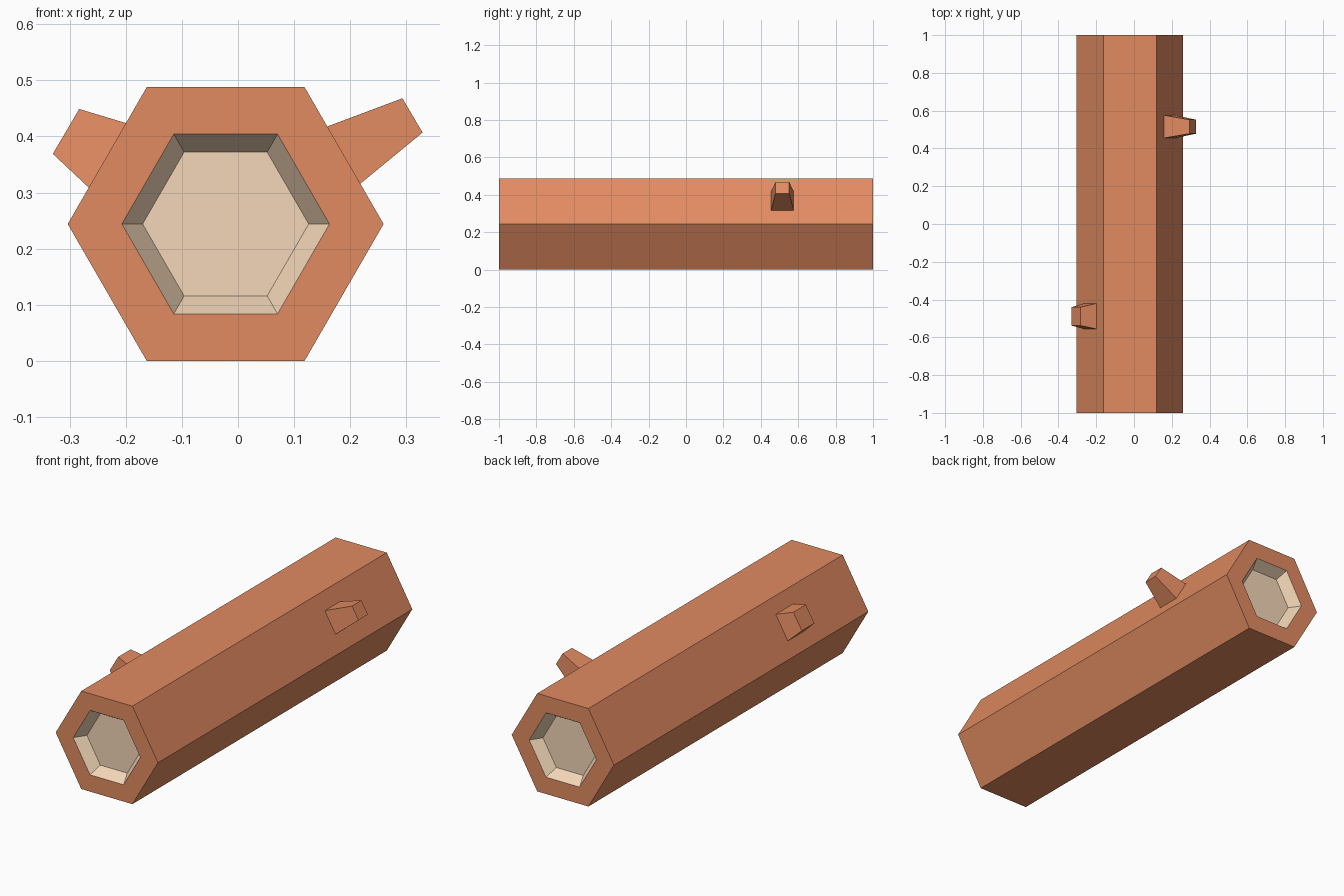
import bpy, bmesh, math

if "Cube" in bpy.data.objects:
    bpy.data.objects.remove(bpy.data.objects["Cube"])

CX, CZ = -0.022, 0.244   # log axis


def material(name, rgb):
    m = bpy.data.materials.new(name)
    m.diffuse_color = (*rgb, 1)
    m.use_nodes = True
    m.node_tree.nodes["Principled BSDF"].inputs["Base Color"].default_value = m.diffuse_color
    return m


bark = material("bark", (0.76, 0.26, 0.12))
heartwood = material("heartwood", (0.90, 0.68, 0.48))


def loft(name, rings, mats, inner=lambda i: False):
    """Skin successive rings of points and cap both ends."""
    bm = bmesh.new()
    loops = [[bm.verts.new(p) for p in ring] for ring in rings]
    n = len(loops[0])
    for i, (a, b) in enumerate(zip(loops, loops[1:])):
        for k in range(n):
            f = bm.faces.new((a[k], a[(k + 1) % n], b[(k + 1) % n], b[k]))
            f.material_index = int(inner(i))
    for loop in (loops[0], loops[-1]):
        bm.faces.new(loop).material_index = len(mats) - 1
    bmesh.ops.recalc_face_normals(bm, faces=bm.faces)
    me = bpy.data.meshes.new(name)
    bm.to_mesh(me)
    bm.free()
    for m in mats:
        me.materials.append(m)
    ob = bpy.data.objects.new(name, me)
    bpy.context.collection.objects.link(ob)
    return ob


def hexagon(y, r):
    return [(CX + r * math.cos(k * math.pi / 3), y, CZ + r * math.sin(k * math.pi / 3))
            for k in range(6)]


def quad(upper, lower, y0, y1):
    (xa, za), (xb, zb) = upper, lower
    return [(xa, y0, za), (xa, y1, za), (xb, y1, zb), (xb, y0, zb)]


# Hexagonal trunk with a pale tapered recess at each end
half = [(-0.945, 0.148), (-1, 0.185), (-1, 0.2815)]
profile = half + [(-y, r) for y, r in reversed(half)]
loft("log_trunk", [hexagon(y, r) for y, r in profile], [bark, heartwood],
     inner=lambda i: i in (0, 4))

# Tapered branch stubs, bases lying just inside the trunk faces
loft("right_branch_stub",
     [quad((0.157, 0.417), (0.217, 0.315), 0.455, 0.576),
      quad((0.293, 0.468), (0.329, 0.407), 0.478, 0.552)], [bark])
loft("left_branch_stub",
     [quad((-0.197, 0.423), (-0.264, 0.307), -0.556, -0.42),
      quad((-0.283, 0.449), (-0.33, 0.369), -0.538, -0.44)], [bark])
